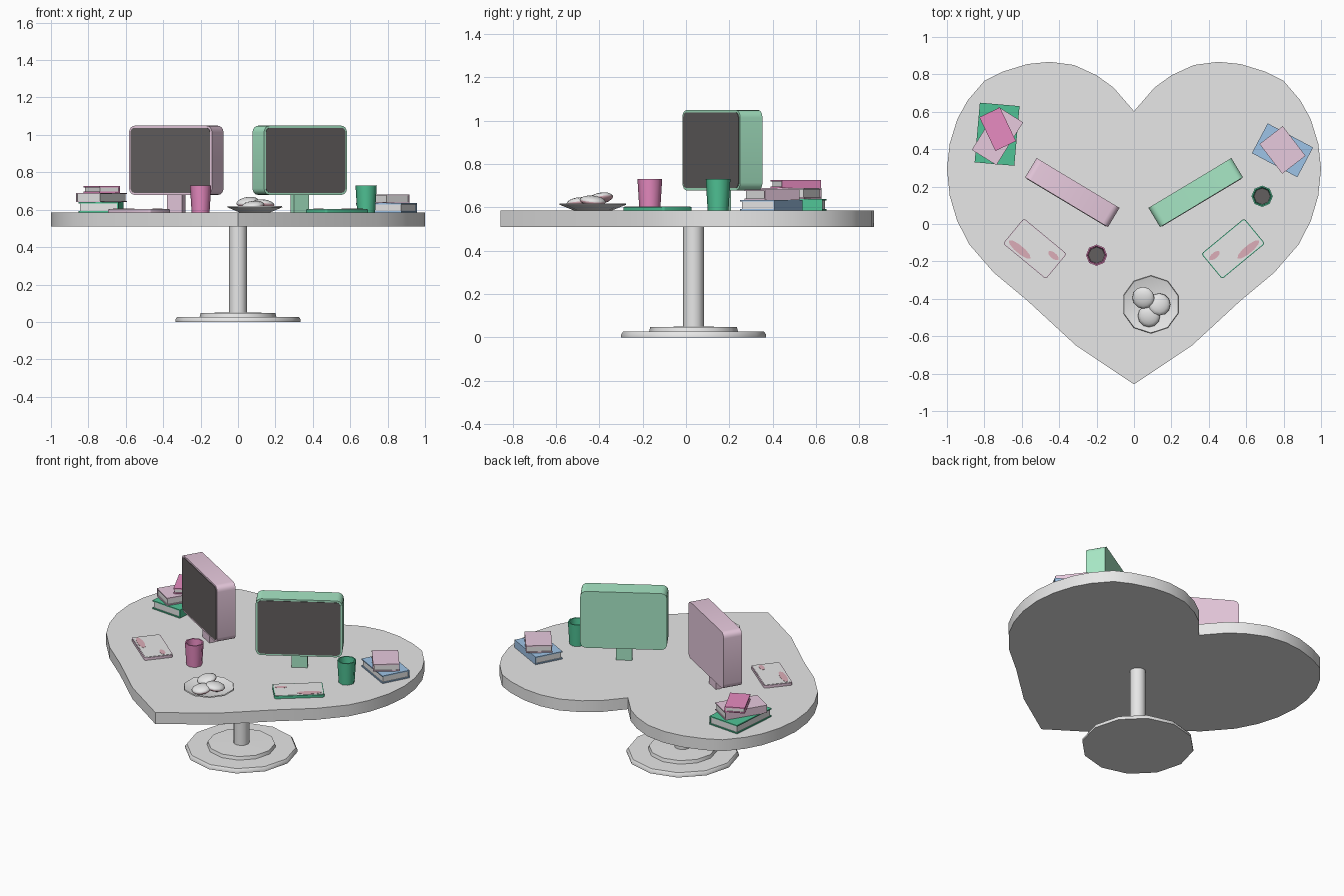
import bpy, bmesh, math
from mathutils import Matrix, Vector

if "Cube" in bpy.data.objects:
    bpy.data.objects.remove(bpy.data.objects["Cube"])

TOP = 0.585  # height of the tabletop


def material(name, hexcol):
    lin = []
    for i in (0, 2, 4):
        c = int(hexcol[i:i + 2], 16) / 255
        lin.append(c / 12.92 if c < 0.04045 else ((c + 0.055) / 1.055) ** 2.4)
    m = bpy.data.materials.new(name)
    m.diffuse_color = (*lin, 1)
    m.use_nodes = True
    m.node_tree.nodes["Principled BSDF"].inputs["Base Color"].default_value = m.diffuse_color
    return m


WHITE = material("white", "E7E7E7")
DARK = material("dark_grey", "625E5E")
PALE = material("pale_pink", "E9CBDF")
MINT = material("mint", "A8E8C6")
PINK = material("pink", "F090C8")
GREEN = material("green", "50C496")
BLUE = material("blue", "A0C6EA")
ROSE = material("dusty_rose", "DCAEB8")


def finish(name, bm, mats, matrix=Matrix(), angle=50):
    bmesh.ops.recalc_face_normals(bm, faces=bm.faces)
    me = bpy.data.meshes.new(name)
    bm.to_mesh(me)
    bm.free()
    for m in mats:
        me.materials.append(m)
    for p in me.polygons:
        p.use_smooth = True
    me.set_sharp_from_angle(angle=math.radians(angle))
    ob = bpy.data.objects.new(name, me)
    ob.matrix_world = matrix
    bpy.context.collection.objects.link(ob)
    return ob


def place(x, y, z, deg):
    return Matrix.Translation((x, y, z)) @ Matrix.Rotation(math.radians(deg), 4, 'Z')


def prism(name, pts, z0, z1, mat, matrix=Matrix()):
    bm = bmesh.new()
    f = bm.faces.new([bm.verts.new((x, y, z0)) for x, y in pts])
    ext = bmesh.ops.extrude_face_region(bm, geom=[f], use_keep_orig=True)
    bmesh.ops.translate(bm, vec=(0, 0, z1 - z0),
                        verts=[v for v in ext['geom'] if isinstance(v, bmesh.types.BMVert)])
    return finish(name, bm, [mat], matrix)


def rounded(w, h, r, n=4):
    pts = []
    for i, (sx, sy) in enumerate(((1, 1), (-1, 1), (-1, -1), (1, -1))):
        for k in range(n + 1):
            a = math.pi / 2 * (i + k / n)
            pts.append((sx * (w / 2 - r) + r * math.cos(a), sy * (h / 2 - r) + r * math.sin(a)))
    return pts


def rect(x0, x1, y0, y1):
    return [(x0, y0), (x1, y0), (x1, y1), (x0, y1)]


def lathe(name, profile, segs, mat, matrix):
    # closed or capped profile of (radius, height) turned round z
    bm = bmesh.new()
    rings = [[bm.verts.new((r * math.cos(2 * math.pi * i / segs),
                            r * math.sin(2 * math.pi * i / segs), z)) for i in range(segs)]
             for r, z in profile]
    for a, b in zip(rings, rings[1:]):
        for i in range(segs):
            j = (i + 1) % segs
            bm.faces.new((a[i], a[j], b[j], b[i]))
    bm.faces.new(rings[0])
    bm.faces.new(rings[-1])
    return finish(name, bm, [mat], matrix)


# Heart tabletop
half = [(0.11, 0.73), (0.2, 0.795), (0.32, 0.85), (0.45, 0.867), (0.57, 0.855), (0.70, 0.815),
        (0.80, 0.765), (0.89, 0.66), (0.945, 0.56), (0.985, 0.43), (1.0, 0.295), (0.985, 0.15),
        (0.945, 0.016), (0.88, -0.11), (0.75, -0.26), (0.57, -0.41), (0.31, -0.65)]
heart = [(0, 0.603)] + half + [(0, -0.857)] + [(-x, y) for x, y in reversed(half)]
prism("tabletop", heart, 0.51, TOP, WHITE)

# Pedestal
ped = place(0, 0.035, 0, 0)
lathe("pedestal", [(0.335, 0), (0.335, 0.013), (0.325, 0.027), (0.205, 0.027),
                   (0.2, 0.048), (0.048, 0.05), (0.048, 0.515)], 12, WHITE, ped)

# Monitors, tablets and mugs, one set on each side
UP = Matrix.Rotation(math.radians(90), 4, 'X')  # profile plane becomes upright
for side, s, shell, trim in (("left", -1, PALE, PALE), ("right", 1, MINT, GREEN)):
    m = place(s * 0.33, 0.168, 0.864, s * 31)
    prism(side + "_monitor_case", rounded(0.517, 0.37, 0.035), -0.06, 0.06, shell, m @ UP)
    prism(side + "_monitor_screen", rounded(0.495, 0.348, 0.025), 0.055, 0.063, DARK, m @ UP)
    prism(side + "_monitor_neck", rect(-0.048, 0.048, -0.018, 0.018), -0.28, -0.17, shell, m)

    t = place(s * 0.53, -0.132, TOP, s * 39.6)
    prism(side + "_tablet_body", rounded(0.298, 0.175, 0.012, 2), 0, 0.017, trim, t)
    prism(side + "_tablet_face", rounded(0.288, 0.165, 0.009, 2), 0.015, 0.019, WHITE, t)
    for n, (x, y, a, b) in enumerate(((0.06, -0.055, 0.075, 0.021), (-0.1, 0.035, 0.035, 0.016))):
        oval = [(s * x + a * math.cos(k * math.pi / 5), y + b * math.sin(k * math.pi / 5))
                for k in range(10)]
        prism(f"{side}_tablet_patch_{n}", oval, 0.018, 0.0202, ROSE, t)

for name, x, y, mat in (("pink_mug", -0.2, -0.167, PINK), ("green_mug", 0.685, 0.148, GREEN)):
    m = place(x, y, TOP, 0)
    lathe(name, [(0.048, 0), (0.057, 0.145), (0.049, 0.145), (0.042, 0.03)], 8, mat, m)
    lathe(name + "_drink", [(0.042, 0.04), (0.0445, 0.06)], 8, DARK, m)

# Plate
plate = place(0.09, -0.43, TOP, 18)
lathe("plate", [(0.085, 0), (0.155, 0.028), (0.152, 0.034), (0.08, 0.012)], 10, WHITE, plate)

# Buns with a rosy underside
for n, (x, y, z, tilt) in enumerate(((0.08, -0.492, 0.622, 8), (0.135, -0.43, 0.63, -8),
                                     (0.05, -0.395, 0.642, 14))):
    bm = bmesh.new()
    bmesh.ops.create_uvsphere(bm, u_segments=12, v_segments=8, radius=0.06)
    for f in bm.faces:
        f.material_index = 0 if f.calc_center_median().z > 0 else 1
    bmesh.ops.scale(bm, vec=(1, 1, 0.4), verts=bm.verts)
    finish(f"bun_{n}", bm, [WHITE, ROSE], place(x, y, z, 0) @ Matrix.Rotation(math.radians(tilt), 4, (0.7, -0.7, 0)), 60)


# Books: two covers, a spine on local +x or -x, and a page block
def book(name, x, y, z0, z1, w, l, deg, spine, mat):
    m = place(x, y, z0, deg)
    h, c, e = z1 - z0, 0.007, 0.006
    prism(name + "_lower_cover", rect(-w / 2, w / 2, -l / 2, l / 2), 0, c, mat, m)
    prism(name + "_upper_cover", rect(-w / 2, w / 2, -l / 2, l / 2), h - c, h, mat, m)
    sx = sorted((spine * w / 2, spine * (w / 2 - c)))
    prism(name + "_spine", rect(*sx, -l / 2, l / 2), c, h - c, mat, m)
    px = sorted((spine * (w / 2 - c), -spine * (w / 2 - e)))
    prism(name + "_pages", rect(*px, -l / 2 + e, l / 2 - e), c, h - c, WHITE, m)


book("green_book", -0.732, 0.48, 0.585, 0.64, 0.213, 0.32, -5, 1, GREEN)
book("pale_book", -0.73, 0.47, 0.64, 0.69, 0.155, 0.27, -32, -1, PALE)
book("pink_book", -0.729, 0.507, 0.69, 0.726, 0.122, 0.2, 25.5, 1, PINK)
book("blue_book", 0.794, 0.394, 0.585, 0.635, 0.18, 0.275, 62, 1, BLUE)
book("small_pale_book", 0.794, 0.396, 0.635, 0.682, 0.157, 0.2, 37.5, 1, PALE)
